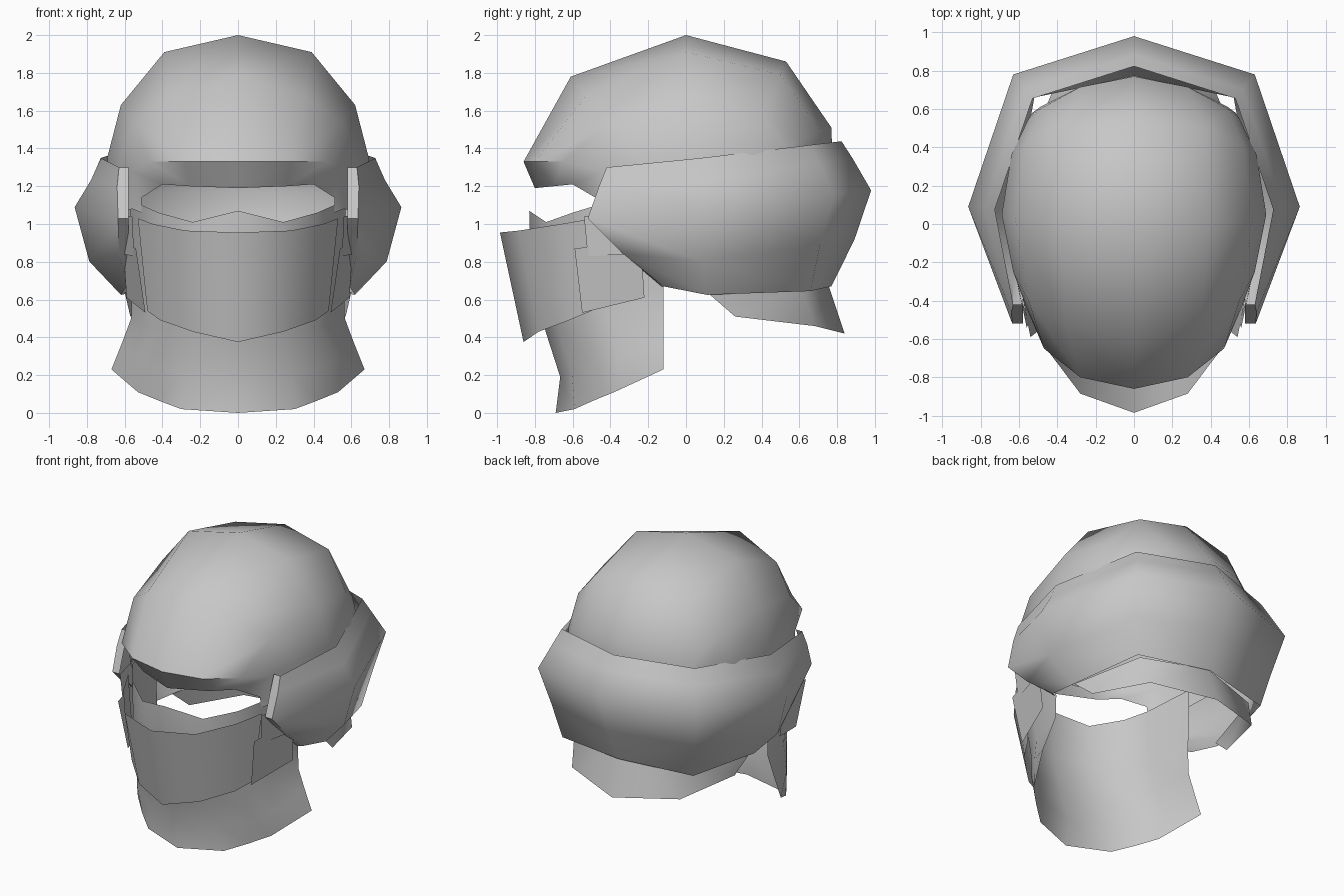
import bpy
import bmesh
from math import radians
from mathutils import Vector

default_cube = bpy.data.objects.get("Cube")
if default_cube:
    bpy.data.objects.remove(default_cube, do_unlink=True)

# One plain grey for the whole helmet
grey = bpy.data.materials.new("plain_grey")
grey.use_nodes = True
grey_value = (0.57, 0.57, 0.57, 1.0)
grey.diffuse_color = grey_value
shader = grey.node_tree.nodes["Principled BSDF"]
shader.inputs["Base Color"].default_value = grey_value
shader.inputs["Roughness"].default_value = 0.8


def sheet(name, rows):
    """Skin a grid of half-profiles, face it outward and mirror it across x."""
    mesh = bpy.data.meshes.new(name)
    bm = bmesh.new()
    grid = [[bm.verts.new(point) for point in row] for row in rows]
    for upper, lower in zip(grid, grid[1:]):
        for i in range(len(upper) - 1):
            bm.faces.new((upper[i], upper[i + 1], lower[i + 1], lower[i]))
    bm.normal_update()

    # Open sheets should face away from the middle of the head
    middle = Vector((0, 0, 1))
    outward = sum((face.calc_center_median() - middle).dot(face.normal) * face.calc_area()
                  for face in bm.faces)
    if outward < 0:
        bmesh.ops.reverse_faces(bm, faces=bm.faces[:])

    # Smooth everywhere except across folded edges
    for face in bm.faces:
        face.smooth = True
    for edge in bm.edges:
        edge.smooth = edge.calc_face_angle(0) < radians(60)
    bm.to_mesh(mesh)
    bm.free()

    obj = bpy.data.objects.new(name, mesh)
    bpy.context.collection.objects.link(obj)
    mesh.materials.append(grey)
    mirror = obj.modifiers.new("Mirror", "MIRROR")
    mirror.use_axis[0] = True
    mirror.use_clip = True


# Dome: ribs running from the brow over the crown to the back
crown_rib = [(0, -.8, 1.19), (0, -.86, 1.33), (0, -.61, 1.78), (0, 0, 2),
             (0, .53, 1.86), (0, .77, 1.51), (0, .775, 1.33)]
upper_rib = [(.26, -.7, 1.2), (.28, -.8, 1.33), (.35, -.53, 1.68), (.39, 0, 1.91),
             (.37, .5, 1.79), (.28, .715, 1.49), (.28, .715, 1.33)]
side_rib = [(.4, -.6, 1.21), (.47, -.65, 1.33), (.55, -.4, 1.54), (.62, .03, 1.63),
            (.57, .41, 1.57), (.49, .6, 1.44), (.49, .61, 1.33)]
temple_rib = [(.51, -.48, 1.14), (.56, -.44, 1.28), (.63, -.25, 1.34), (.69, .05, 1.36),
              (.64, .36, 1.38), (.55, .55, 1.38), (.53, .58, 1.32)]
# The hidden lower rim tucks behind the ear band
tucked_rim = [(x, y * .97, z - drop) for (x, y, z), drop in
              zip(temple_rib, (.08, .2, .28, .26, .2, .1, .03))]
sheet("dome", [crown_rib, upper_rib, side_rib, temple_rib, tucked_rim])

# Ear band: one outline from ear to nape, scaled for each level of its bulge
band_outline = [(.865, .09), (.63, .78), (0, .98)]
# scale, height, backward rise
band_levels = [(.84, 1.34, .1), (.9, 1.22, .13), (1, 1.08, .1), (.91, .79, .13)]
band_front = [(.63, -.42, 1.3), (.64, -.46, 1.2), (.635, -.52, 1.03), (.63, -.33, .84)]
band_rows = []
for (scale, height, rise), front in zip(band_levels, band_front):
    lip = (.58, front[1], front[2])
    body = [(x * scale, y * scale, height + rise * y) for x, y in band_outline]
    band_rows.append([lip, front] + body)
band_bottom = [(.56, -.13, .67), (.59, -.12, .67), (.62, .11, .625),
               (.52, .66, .645), (0, .77, .67)]
sheet("ear_band", band_rows + [band_bottom])

# Nape flap: hangs from the lower edge of the band and flares outward
flap_top = [(0, .75, .69), (.46, .61, .67), (.6, .11, .64)]
flap_hem = [(0, .84, .42), (.43, .68, .46), (.57, .26, .51)]
sheet("nape_flap", [flap_top, flap_hem])

# Face cloth: eye edge, tapered neck levels and a flared hem
cloth_back = -.12
cloth_plan = [(0, -.82), (.26, -.74), (.42, -.59), (.5, -.42), (.56, cloth_back)]
eye_edge = [(0, -.83, 1.07), (.24, -.74, 1.01), (.42, -.6, 1.06),
            (.51, -.47, 1.1), (.57, cloth_back, 1.13)]
cloth_hem = [(0, -.69, 0), (.3, -.59, .02), (.42, -.49, .065),
             (.53, -.38, .11), (.67, cloth_back, .23)]
# width scale, depth scale, front height, backward rise
cloth_levels = [(1, 1, .73, -.1), (1.01, .89, .43, .1), (1.1, .78, .19, .25)]
cloth_rows = [eye_edge]
for wide, deep, height, rise in cloth_levels:
    cloth_rows.append([(x * wide, cloth_back + (y - cloth_back) * deep,
                        height + rise * (y - cloth_plan[0][1])) for x, y in cloth_plan])
cloth_rows.append(cloth_hem)
sheet("face_cloth", cloth_rows)

# Jaw mask: angular plate standing in front of the cloth
mask_top = [(0, -.985, .955), (.28, -.885, .965), (.45, -.66, 1), (.53, -.49, 1.03)]
mask_hem = [(0, -.86, .375), (.24, -.78, .43), (.41, -.62, .49), (.48, -.5, .54)]
sheet("jaw_mask", [mask_top, mask_hem])

# Cheek plates joining the mask to the band
sheet("cheek_plate", [[(.54, -.59, .87), (.61, -.24, .91)],
                      [(.49, -.55, .53), (.59, -.22, .61)]])
sheet("hinge_plate", [[(.56, -.54, 1.04), (.61, -.3, 1.05)],
                      [(.55, -.52, .83), (.61, -.3, .84)]])
